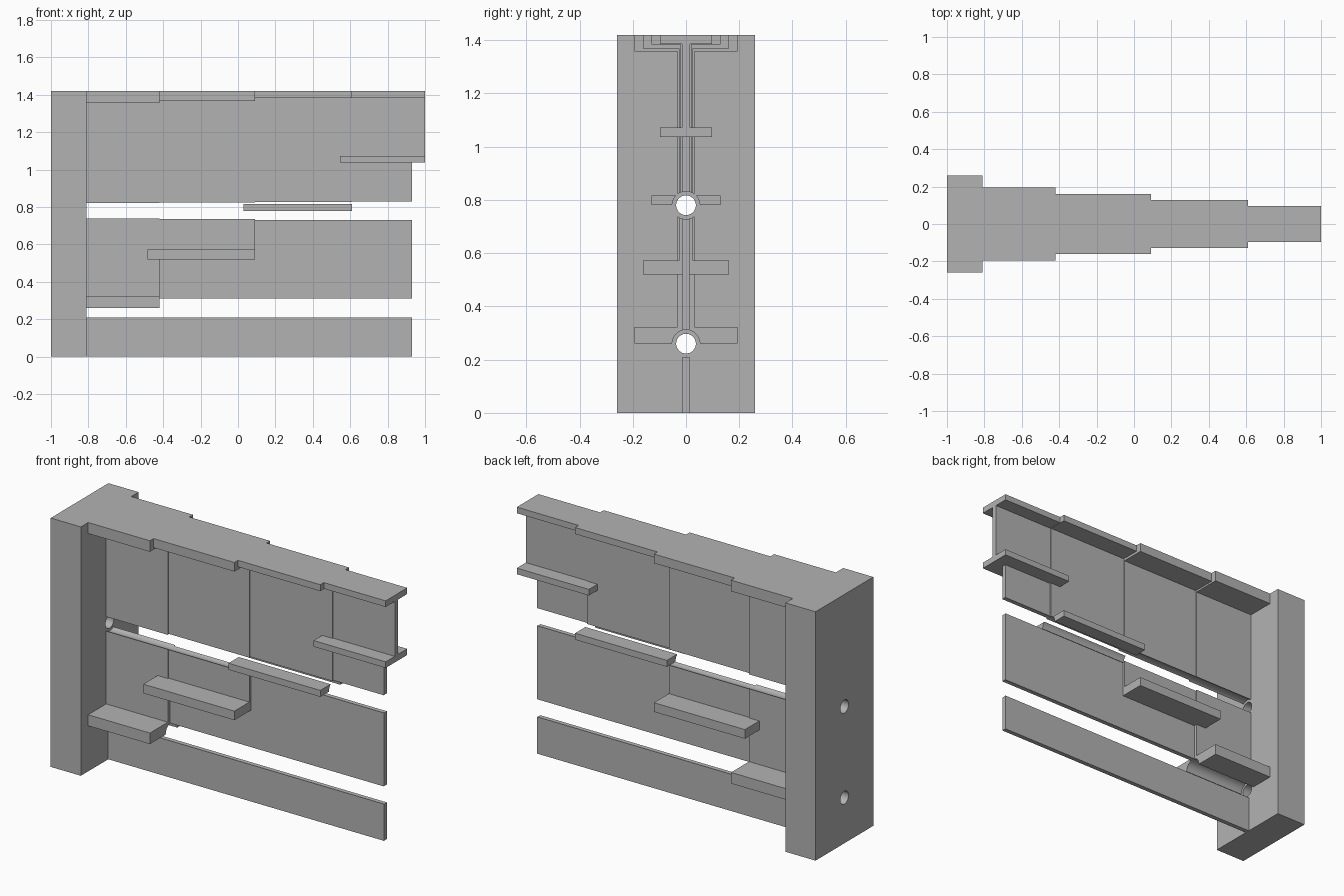
import bpy, bmesh, math
from mathutils import Matrix

if "Cube" in bpy.data.objects:
    bpy.data.objects.remove(bpy.data.objects["Cube"], do_unlink=True)

grey = bpy.data.materials.new("plain grey")
grey.use_nodes = True
grey.diffuse_color = (0.45, 0.45, 0.45, 1)
grey.node_tree.nodes["Principled BSDF"].inputs["Base Color"].default_value = grey.diffuse_color

HEIGHT = 1.42
WALL_FACE = -0.81
HOLE_HEIGHTS = (0.26, 0.78)


def make_object(name, bm):
    mesh = bpy.data.meshes.new(name)
    bmesh.ops.recalc_face_normals(bm, faces=bm.faces)
    bm.to_mesh(mesh)
    bm.free()
    mesh.materials.append(grey)
    obj = bpy.data.objects.new(name, mesh)
    bpy.context.collection.objects.link(obj)
    return obj


def extrude_profile(name, points, x0, x1):
    """Extrude a closed (y, z) outline along x."""
    bm = bmesh.new()
    face = bm.faces.new([bm.verts.new((x0, y, z)) for y, z in points])
    grown = bmesh.ops.extrude_face_region(bm, geom=[face])["geom"]
    verts = [v for v in grown if isinstance(v, bmesh.types.BMVert)]
    bmesh.ops.translate(bm, verts=verts, vec=(x1 - x0, 0, 0))
    return make_object(name, bm)


def bar(name, half, z0, z1, x0, x1):
    return extrude_profile(name, [(-half, z0), (half, z0), (half, z1), (-half, z1)], x0, x1)


def i_beam(name, x0, x1, z0, half, web, thick):
    """I section reaching from z0 up to the top."""
    side = [(half, z0), (half, z0 + thick), (web, z0 + thick),
            (web, HEIGHT - thick), (half, HEIGHT - thick), (half, HEIGHT)]
    return extrude_profile(name, side + [(-y, z) for y, z in reversed(side)], x0, x1)


def drill(obj, radius):
    """Cut both lengthwise round channels and apply the result."""
    for z in HOLE_HEIGHTS:
        bm = bmesh.new()
        bmesh.ops.create_cone(bm, cap_ends=True, segments=48, radius1=radius,
                              radius2=radius, depth=3)
        bmesh.ops.transform(bm, verts=bm.verts, matrix=Matrix.Translation((0, 0, z))
                            @ Matrix.Rotation(math.pi / 2, 4, "Y"))
        cutter = make_object("channel_cutter", bm)
        cutter.hide_render = True
        mod = obj.modifiers.new("channel", "BOOLEAN")
        mod.operation = "DIFFERENCE"
        mod.solver = "EXACT"
        mod.object = cutter
        bpy.context.view_layer.update()
        cut = bpy.data.meshes.new_from_object(
            obj.evaluated_get(bpy.context.evaluated_depsgraph_get()))
        obj.modifiers.clear()
        obj.data = cut
        bpy.data.objects.remove(cutter, do_unlink=True)


# Upright wall block with two through holes
wall = bar("wall_block", 0.26, 0, HEIGHT, -1, WALL_FACE)
drill(wall, 0.037)

# Thin full-length plate
parts = [bar("base_web", 0.013, 0, HEIGHT - 0.02, WALL_FACE, 0.93)]

# Stepped beams: x start, x end, bottom, half width, half web, flange thickness
beams = [
    (WALL_FACE, -0.42, 0.26, 0.194, 0.032, 0.063),
    (-0.485, 0.09, 0.52, 0.161, 0.026, 0.052),
    (0.03, 0.61, 0.78, 0.129, 0.02, 0.037),
    (0.545, 1.0, 1.037, 0.097, 0.015, 0.035),
]
for i, values in enumerate(beams, 1):
    parts.append(i_beam(f"stepped_beam_{i}", *values))
for part in parts:
    drill(part, 0.052)

# Smooth the round channels, keep edges sharp
bpy.ops.object.select_all(action="DESELECT")
for obj in parts + [wall]:
    obj.select_set(True)
bpy.context.view_layer.objects.active = wall
bpy.ops.object.shade_smooth_by_angle(angle=math.radians(30))
